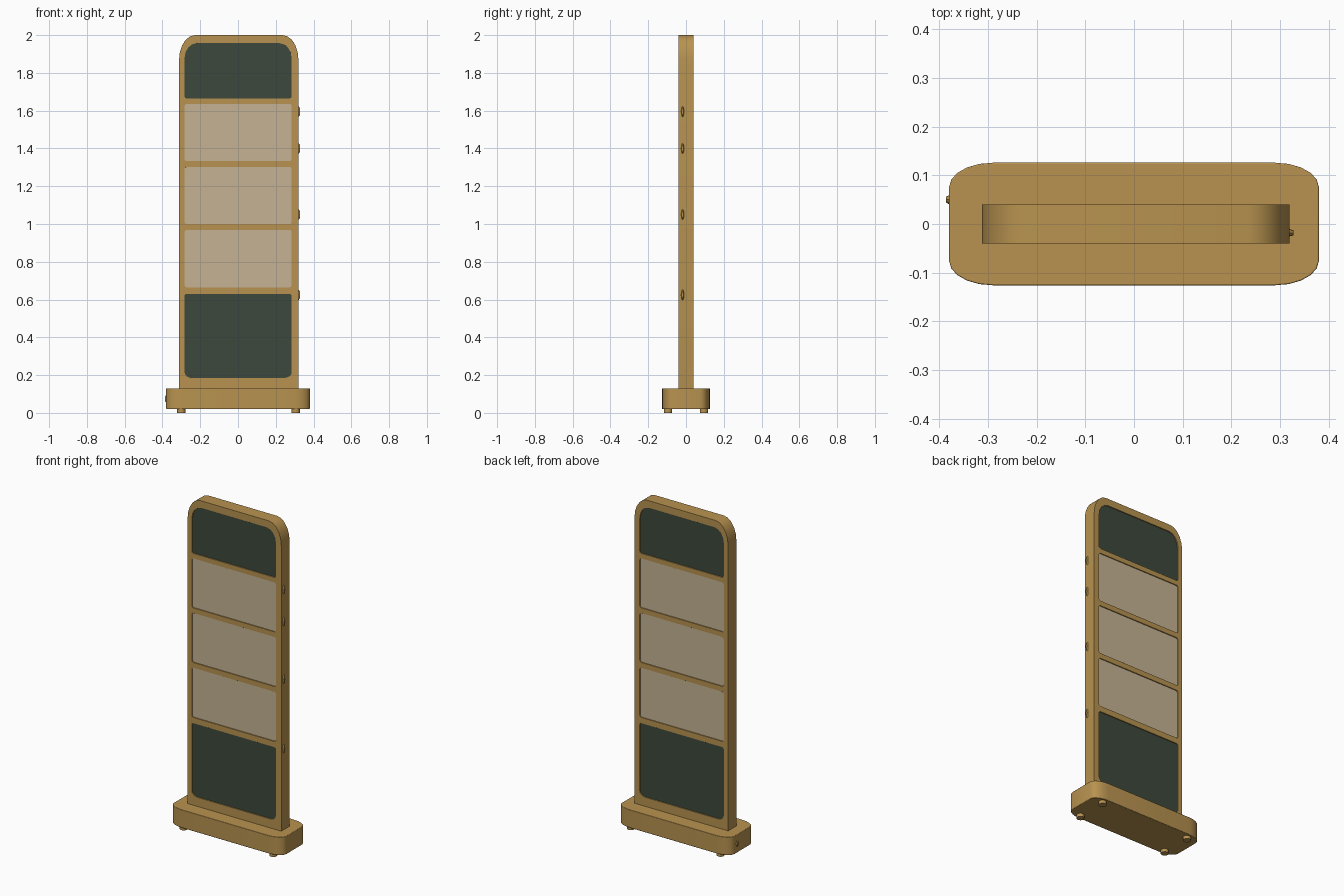
import bpy, bmesh, math
from mathutils import Matrix, Vector

cube = bpy.data.objects.get("Cube")
if cube:
    bpy.data.objects.remove(cube, do_unlink=True)


def material(name, rgb):
    m = bpy.data.materials.new(name)
    m.use_nodes = True
    m.diffuse_color = (*rgb, 1)
    m.node_tree.nodes["Principled BSDF"].inputs["Base Color"].default_value = (*rgb, 1)
    return m


gold = material("warm gold", (0.48, 0.29, 0.08))
green = material("dark green", (0.045, 0.065, 0.045))
beige = material("pale beige", (0.56, 0.45, 0.295))

UPRIGHT = Matrix.Rotation(math.pi / 2, 4, "X")


def outline(x0, x1, y0, y1, low, high, steps=4):
    """Rectangle with elliptical corners; low and high give (rx, ry)."""
    pts = []
    corners = ((x1, y1, high), (x0, y1, high), (x0, y0, low), (x1, y0, low))
    for q, (x, y, (rx, ry)) in enumerate(corners):
        cx = x - rx if x == x1 else x + rx
        cy = y - ry if y == y1 else y + ry
        for i in range(steps + 1):
            a = (q + i / steps) * math.pi / 2
            pts.append((cx + rx * math.cos(a), cy + ry * math.sin(a)))
    return pts


def slab(name, loops, half, mat, matrix=Matrix(), bevel=0.0):
    """Extrude an outline, with any further loops as holes."""
    curve = bpy.data.curves.new(name, "CURVE")
    curve.dimensions = "2D"
    curve.fill_mode = "BOTH"
    curve.extrude = half
    for loop in loops:
        sp = curve.splines.new("POLY")
        sp.points.add(len(loop) - 1)
        for p, (x, y) in zip(sp.points, loop):
            p.co = (x, y, 0, 1)
        sp.use_cyclic_u = True
    temp = bpy.data.objects.new(name + " outline", curve)
    bpy.context.collection.objects.link(temp)
    dg = bpy.context.evaluated_depsgraph_get()
    mesh = bpy.data.meshes.new_from_object(temp.evaluated_get(dg))
    bpy.data.objects.remove(temp, do_unlink=True)
    bpy.data.curves.remove(curve)

    bm = bmesh.new()
    bm.from_mesh(mesh)
    bmesh.ops.remove_doubles(bm, verts=bm.verts, dist=1e-5)
    bmesh.ops.transform(bm, matrix=matrix, verts=bm.verts)
    bmesh.ops.recalc_face_normals(bm, faces=bm.faces)
    bm.to_mesh(mesh)
    bm.free()
    mesh.name = name
    mesh.materials.clear()
    mesh.materials.append(mat)
    ob = bpy.data.objects.new(name, mesh)
    bpy.context.collection.objects.link(ob)
    if bevel:
        mod = ob.modifiers.new("soft edges", "BEVEL")
        mod.width = bevel
        mod.segments = 2
        mod.limit_method = "ANGLE"
        mod.angle_limit = math.radians(50)
    bpy.ops.object.select_all(action="DESELECT")
    ob.select_set(True)
    bpy.context.view_layer.objects.active = ob
    bpy.ops.object.shade_smooth_by_angle(angle=math.radians(30))
    return ob


# Panels: name, bottom, top, lower corner, upper corner, colour
small = (0.012, 0.012)
panels = [
    ("bottom_panel", 0.185, 0.63, (0.04, 0.03), small, green),
    ("lower_panel", 0.665, 0.968, small, small, beige),
    ("middle_panel", 1.0, 1.302, small, small, beige),
    ("upper_panel", 1.333, 1.635, small, small, beige),
    ("top_panel", 1.665, 1.957, small, (0.065, 0.08), green),
]

# Upright frame, open where the panels sit
holes = []
for name, z0, z1, low, high, mat in panels:
    holes.append(outline(-0.283, 0.284, z0, z1, low, high))
body = outline(-0.312, 0.32, 0.12, 2.0, (0.002, 0.002), (0.085, 0.13), 5)
slab("frame", [body] + holes, 0.04, gold, UPRIGHT, 0.003)

# Panels fill the openings, set slightly back on both faces
for name, z0, z1, low, high, mat in panels:
    loop = outline(-0.285, 0.286, z0 - 0.002, z1 + 0.002, low, high)
    slab(name, [loop], 0.034, mat, UPRIGHT)

# Base block
foot_print = outline(-0.38, 0.38, -0.126, 0.126, (0.09, 0.05), (0.09, 0.05), 5)
slab("base", [foot_print], 0.055, gold, Matrix.Translation((0, 0, 0.075)), 0.005)

# Four feet
for side, x in (("right", -0.3), ("left", 0.305)):
    for end, y in (("front", -0.095), ("back", 0.095)):
        r = 0.022
        disc = outline(x - r, x + r, y - r, y + r, (r, r), (r, r))
        slab(f"{end}_{side}_foot", [disc], 0.012, gold, Matrix.Translation((0, 0, 0.012)))


def knob(name, x, y, z, width, height, reach):
    """Oval fitting on a side face, tapering outward."""
    bm = bmesh.new()
    bmesh.ops.create_cone(bm, cap_ends=True, segments=12, radius1=0.5, radius2=0.25, depth=1)
    turn = Matrix.Rotation(math.copysign(math.pi / 2, x), 4, "Y")
    size = Matrix.Diagonal((2 * reach, width, height, 1))
    bmesh.ops.transform(bm, matrix=Matrix.Translation(Vector((x, y, z))) @ size @ turn, verts=bm.verts)
    mesh = bpy.data.meshes.new(name)
    bm.to_mesh(mesh)
    bm.free()
    mesh.materials.append(gold)
    bpy.context.collection.objects.link(bpy.data.objects.new(name, mesh))


# Latches along the left edge, and one socket on the base
for i, z in enumerate((0.625, 1.05, 1.4, 1.595)):
    knob(f"latch_{i + 1}", 0.32, -0.018, z, 0.02, 0.075, 0.008)
knob("base_socket", -0.38, 0.05, 0.075, 0.025, 0.05, 0.006)
